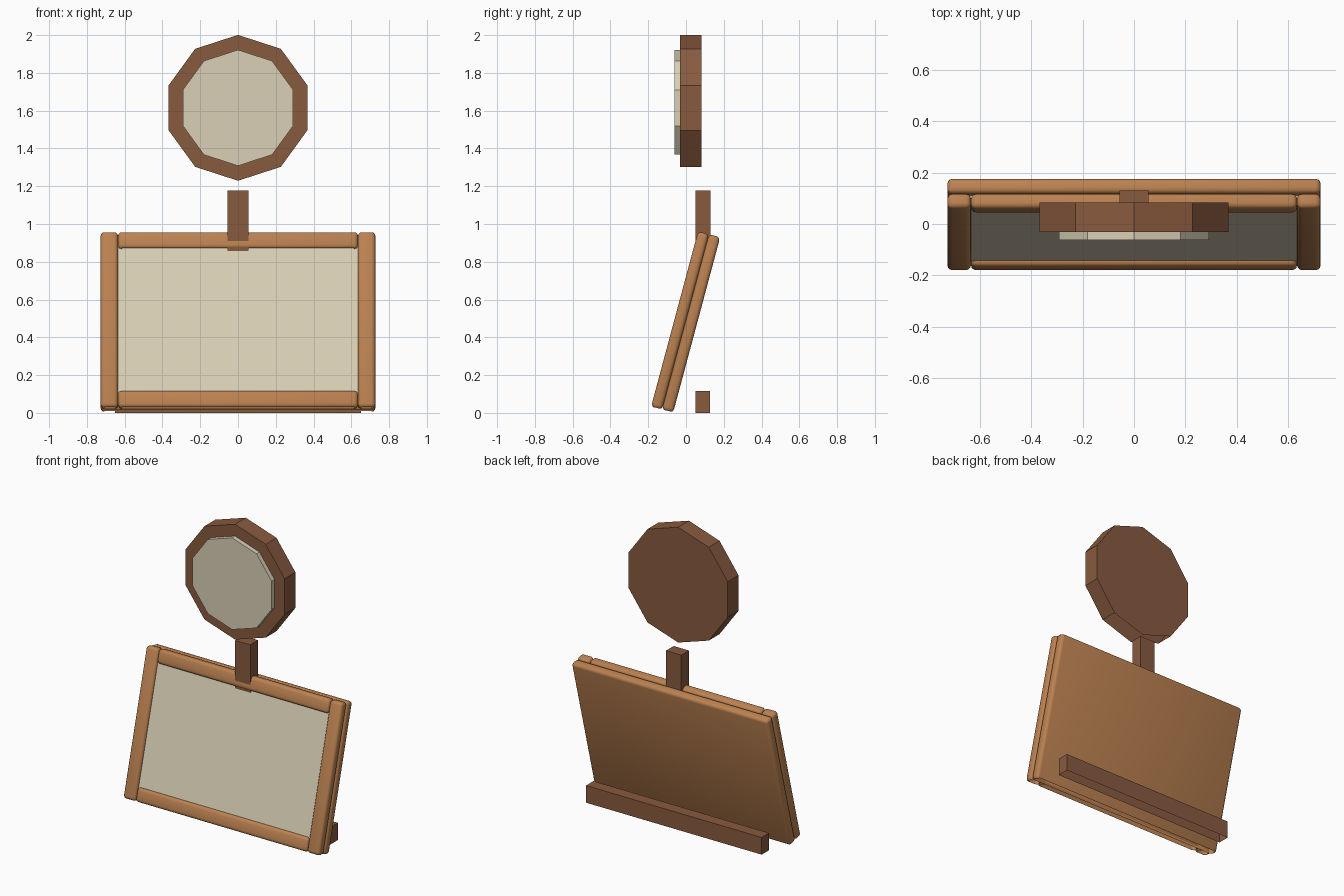
import bpy, bmesh, math
from mathutils import Matrix, Vector

if "Cube" in bpy.data.objects:
    bpy.data.objects.remove(bpy.data.objects["Cube"])


def material(name, rgb):
    m = bpy.data.materials.new(name)
    m.diffuse_color = (*rgb, 1)
    m.use_nodes = True
    m.node_tree.nodes["Principled BSDF"].inputs["Base Color"].default_value = m.diffuse_color
    return m


WOOD = material("light wood", (0.50, 0.222, 0.083))
DARK = material("dark wood", (0.25, 0.103, 0.049))
CREAM = material("cream panel", (0.70, 0.63, 0.47))

# The board leans back 15 degrees; local y is its thickness, local z runs up it
LEAN = Matrix.Rotation(math.radians(-15), 4, 'X')


def finish(name, bm, mat, smooth=False):
    # Undersides are open: remove faces that point down
    bmesh.ops.recalc_face_normals(bm, faces=bm.faces)
    bm.normal_update()
    down = [f for f in bm.faces if f.normal.z < -0.85]
    bmesh.ops.delete(bm, geom=down, context='FACES')
    me = bpy.data.meshes.new(name)
    bm.to_mesh(me)
    bm.free()
    me.materials.append(mat)
    ob = bpy.data.objects.new(name, me)
    bpy.context.collection.objects.link(ob)
    if smooth:
        bpy.ops.object.select_all(action='DESELECT')
        ob.select_set(True)
        bpy.context.view_layer.objects.active = ob
        bpy.ops.object.shade_smooth_by_angle(angle=math.radians(40))
    return ob


def box(name, xs, ys, zs, mat, bevel=0, matrix=Matrix()):
    lo, hi = (Vector(p) for p in zip(xs, ys, zs))
    bm = bmesh.new()
    bmesh.ops.create_cube(bm, size=1)
    bmesh.ops.scale(bm, vec=hi - lo, verts=bm.verts)
    bmesh.ops.translate(bm, vec=(lo + hi) / 2, verts=bm.verts)
    if bevel:
        bmesh.ops.bevel(bm, geom=bm.edges[:], offset=bevel, segments=3,
                        profile=0.5, affect='EDGES')
    bmesh.ops.transform(bm, matrix=matrix, verts=bm.verts)
    return finish(name, bm, mat, bool(bevel))


def decagon(name, radius, y0, y1, mat, zc=1.615):
    bm = bmesh.new()
    ring = [bm.verts.new((radius * math.sin(i * math.tau / 10), y0,
                          zc + radius * math.cos(i * math.tau / 10)))
            for i in range(10)]
    face = bm.faces.new(ring)
    ext = bmesh.ops.extrude_face_region(bm, geom=[face], use_keep_orig=True)
    verts = [g for g in ext["geom"] if isinstance(g, bmesh.types.BMVert)]
    bmesh.ops.translate(bm, vec=(0, y1 - y0, 0), verts=verts)
    return finish(name, bm, mat)


# Leaning board: back panel, cream sheet and four rounded rails
BOT, TOP, RAIL = -0.017, 0.945, 0.092
FRONT, MID, BACK = -0.187, -0.127, -0.066
box("back_panel", (-0.727, 0.727), (MID, BACK), (BOT, TOP), WOOD, 0.02, LEAN)
box("cream_sheet", (-0.65, 0.65), (-0.168, -0.12), (0.04, 0.90), CREAM, 0, LEAN)
for side, x0, x1 in (("left", -0.727, -0.635), ("right", 0.635, 0.727)):
    box(side + "_rail", (x0, x1), (FRONT, MID), (BOT, TOP), WOOD, 0.02, LEAN)
for end, z0 in (("bottom", BOT), ("top", TOP - RAIL)):
    box(end + "_rail", (-0.635, 0.635), (FRONT, MID), (z0, z0 + RAIL),
        WOOD, 0.02, LEAN)

# Upright post behind the board and the foot bar
box("post", (-0.056, 0.056), (0.05, 0.131), (0.857, 1.178), DARK)
box("foot_bar", (-0.65, 0.65), (0.05, 0.128), (0.0, 0.115), DARK)

# Ten-sided disc with its cream face
decagon("disc", 0.386, -0.031, 0.083, DARK)
decagon("disc_face", 0.307, -0.062, -0.031, CREAM)
